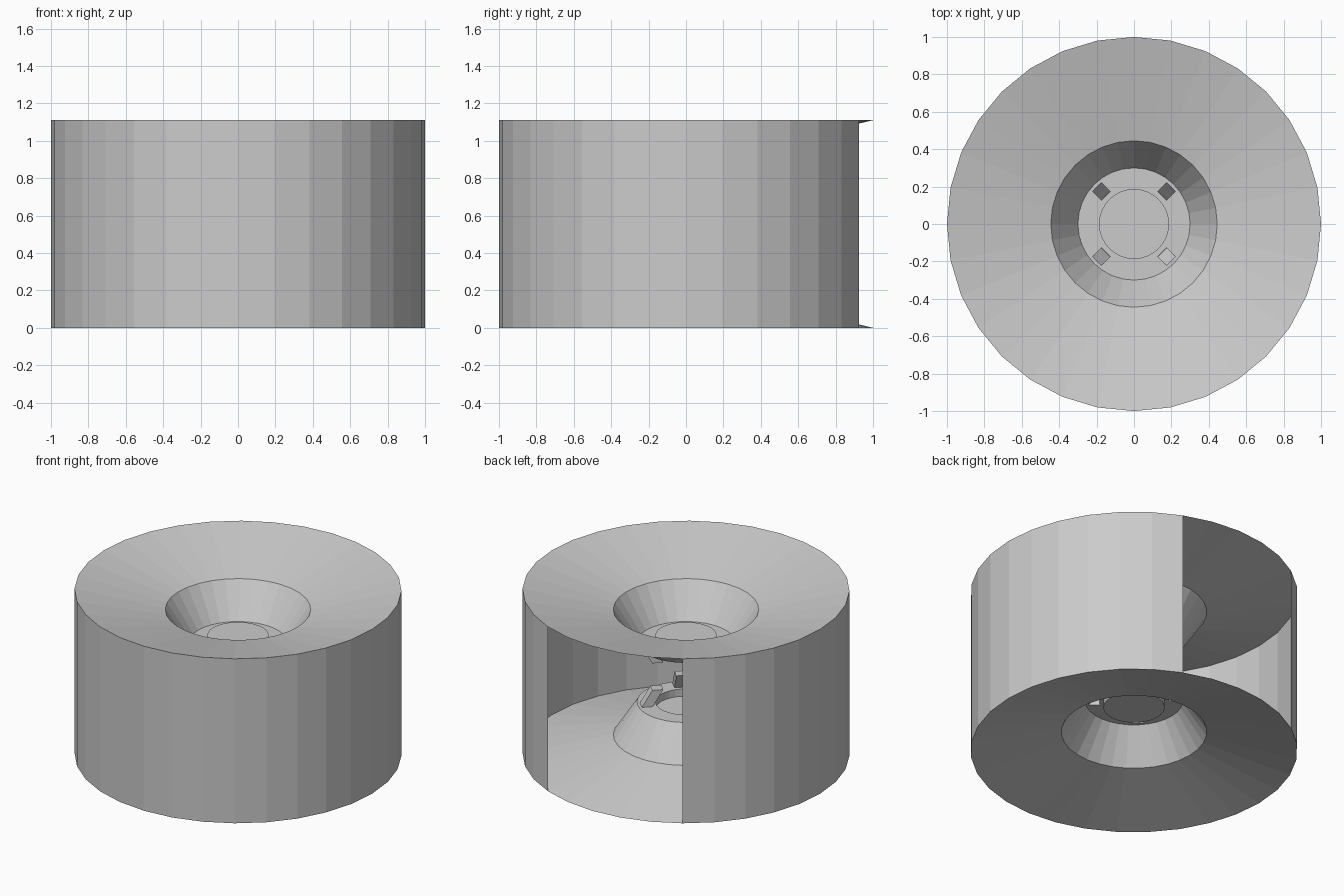
import bpy, bmesh
from math import cos, sin, radians, pi

if "Cube" in bpy.data.objects:
    bpy.data.objects.remove(bpy.data.objects["Cube"])

N = 32        # sides of the drum
H = 1.11      # overall height
HUB_Z = 0.354 # depth of the flat hub ring inside each end


def finish(bm, name):
    me = bpy.data.meshes.new(name)
    bm.to_mesh(me)
    bm.free()
    ob = bpy.data.objects.new(name, me)
    bpy.context.collection.objects.link(ob)
    return ob


def ring(bm, r, z):
    return [bm.verts.new((r * cos(2 * pi * i / N), r * sin(2 * pi * i / N), z))
            for i in range(N)]


def bridge(bm, a, b):
    n = len(a)
    for i in range(n):
        j = (i + 1) % n
        bm.faces.new((a[i], a[j], b[j], b[i]))


def loop_edges(bm, loop):
    out = []
    for i in range(len(loop)):
        pair = (loop[i - 1], loop[i])
        out.append(bm.edges.get(pair) or bm.edges.new(pair))
    return out


def slot(bm, angle, r_in, r_out, half, z):
    c, s = cos(angle), sin(angle)
    return [bm.verts.new((r * c - t * s, r * s + t * c, z))
            for r, t in ((r_in, -half), (r_out, -half), (r_out, half), (r_in, half))]


def end_plate(name, top):
    bm = bmesh.new()
    # shallow dished rim and conical recess
    rim = ring(bm, 1.0, 0)
    lip = ring(bm, 0.445, 0.132)
    outer = ring(bm, 0.30, HUB_Z)
    bridge(bm, rim, lip)
    bridge(bm, lip, outer)
    # raised centre cap
    inner = ring(bm, 0.187, HUB_Z)
    cap = ring(bm, 0.187, 0.305)
    bridge(bm, inner, cap)
    bm.faces.new(cap)
    # hub ring with four slanted drive sockets
    edges = loop_edges(bm, outer) + loop_edges(bm, inner)
    sockets = []
    for k in range(4):
        a = radians(45 + 90 * k)
        mouth = slot(bm, a, 0.212, 0.28, 0.034, HUB_Z)
        edges += loop_edges(bm, mouth)
        sockets.append((a, mouth))
    bmesh.ops.triangle_fill(bm, edges=edges, use_beauty=True, use_dissolve=False)
    for a, mouth in sockets:
        tip = slot(bm, a, 0.147, 0.215, 0.034, HUB_Z + 0.11)
        bridge(bm, mouth, tip)
        bm.faces.new(tip)
    if top:
        for v in bm.verts:
            v.co.z = H - v.co.z
    bmesh.ops.recalc_face_normals(bm, faces=bm.faces)
    # outside of the plate faces away from the drum
    hub = max(bm.faces, key=lambda f: len(f.verts))
    if (hub.normal.z > 0) != top:
        bmesh.ops.reverse_faces(bm, faces=bm.faces)
    return finish(bm, name)


end_plate("bottom_plate", False)
end_plate("top_plate", True)

# outer wall, open at the back from 67.5 to 123.75 degrees
bm = bmesh.new()
low, high = ring(bm, 1.0, 0), ring(bm, 1.0, H)
for i in range(N):
    if 6 <= i <= 10:
        continue
    j = (i + 1) % N
    bm.faces.new((low[i], low[j], high[j], high[i]))
bmesh.ops.delete(bm, geom=[v for v in bm.verts if not v.link_faces], context='VERTS')
finish(bm, "outer_wall")
